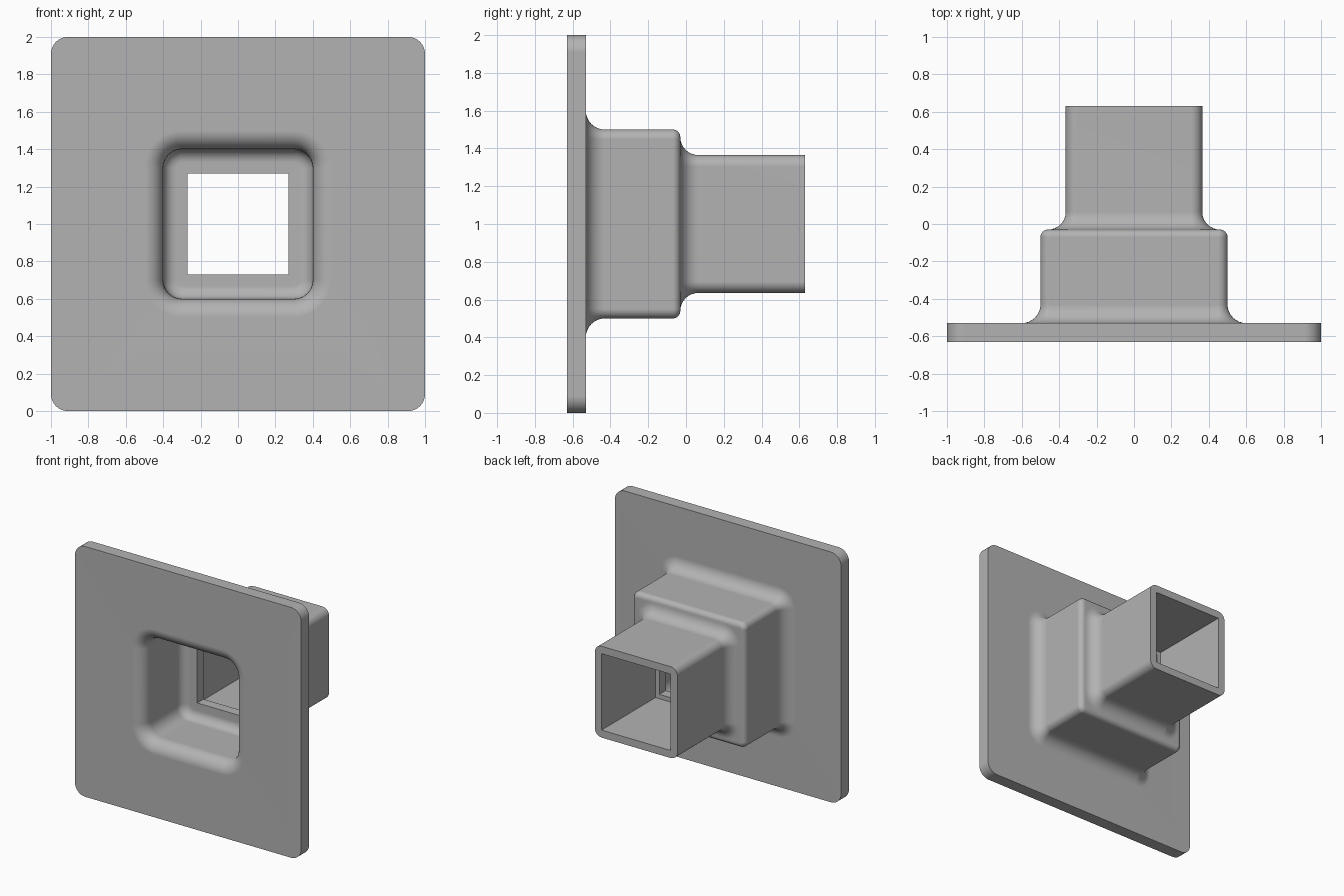
import bpy, bmesh, math

cube = bpy.data.objects.get("Cube")
if cube:
    bpy.data.objects.remove(cube, do_unlink=True)

CENTRE_Z = 1.0
STEPS = 8  # segments per rounded quarter


def rounded_square(half, radius, y):
    """Ring of points around a square with rounded corners."""
    pts = []
    for corner in range(4):
        mid = math.pi / 4 + corner * math.pi / 2
        cx = math.copysign(half - radius, math.cos(mid))
        cz = math.copysign(half - radius, math.sin(mid))
        for i in range(STEPS + 1):
            a = mid - math.pi / 4 + i / STEPS * math.pi / 2
            pts.append((cx + radius * math.cos(a), y, CENTRE_Z + cz + radius * math.sin(a)))
    return pts


def fillet(half, corner, y, size, start, end):
    """Rings along an arc centred at (half, y); corner is the radius at the centre."""
    rings = []
    for i in range(STEPS + 1):
        a = math.radians(start + (end - start) * i / STEPS)
        shift = size * math.cos(a)
        rings.append((half + shift, corner + shift, y + size * math.sin(a)))
    return rings


# Section rings: half width, corner radius, depth
rings = [(1.0, 0.09, -0.63), (1.0, 0.09, -0.53)]         # base plate rim
rings += fillet(0.6, 0.15, -0.43, 0.1, 270, 180)         # plate to socket
rings += fillet(0.46, 0.01, -0.07, 0.04, 0, 90)          # socket shoulder
rings += fillet(0.46, 0.155, 0.065, 0.095, 270, 180)     # shoulder to tube
rings += [(0.365, 0.06, 0.63), (0.305, 0.003, 0.63)]     # tube end
rings += [(0.305, 0.003, -0.05), (0.27, 0.003, -0.05)]   # tube bore and inner lip
rings += [(0.27, 0.003, -0.13)]
rings += fillet(0.33, 0.03, -0.2, 0.07, 90, 0)           # cavity floor
rings += fillet(0.5, 0.2, -0.53, 0.1, 180, 270)          # rounded mouth

bm = bmesh.new()
loops = [[bm.verts.new(p) for p in rounded_square(*r)] for r in rings]
for k, a in enumerate(loops):
    b = loops[(k + 1) % len(loops)]
    for i in range(len(a)):
        j = (i + 1) % len(a)
        bm.faces.new((a[i], a[j], b[j], b[i]))
bmesh.ops.remove_doubles(bm, verts=bm.verts, dist=0.0001)
bmesh.ops.recalc_face_normals(bm, faces=bm.faces)

mesh = bpy.data.meshes.new("flanged_square_socket")
bm.to_mesh(mesh)
bm.free()
socket = bpy.data.objects.new("flanged_square_socket", mesh)
bpy.context.collection.objects.link(socket)

# Plain grey material
grey = bpy.data.materials.new("plain_grey")
grey.use_nodes = True
colour = (0.45, 0.45, 0.45, 1.0)
grey.diffuse_color = colour
grey.node_tree.nodes["Principled BSDF"].inputs["Base Color"].default_value = colour
mesh.materials.append(grey)

# Smooth fillets, crisp edges, flat large faces
bpy.ops.object.select_all(action="DESELECT")
socket.select_set(True)
bpy.context.view_layer.objects.active = socket
bpy.ops.object.shade_smooth_by_angle(angle=math.radians(30))
weighted = socket.modifiers.new("flat_face_normals", "WEIGHTED_NORMAL")
weighted.keep_sharp = True
